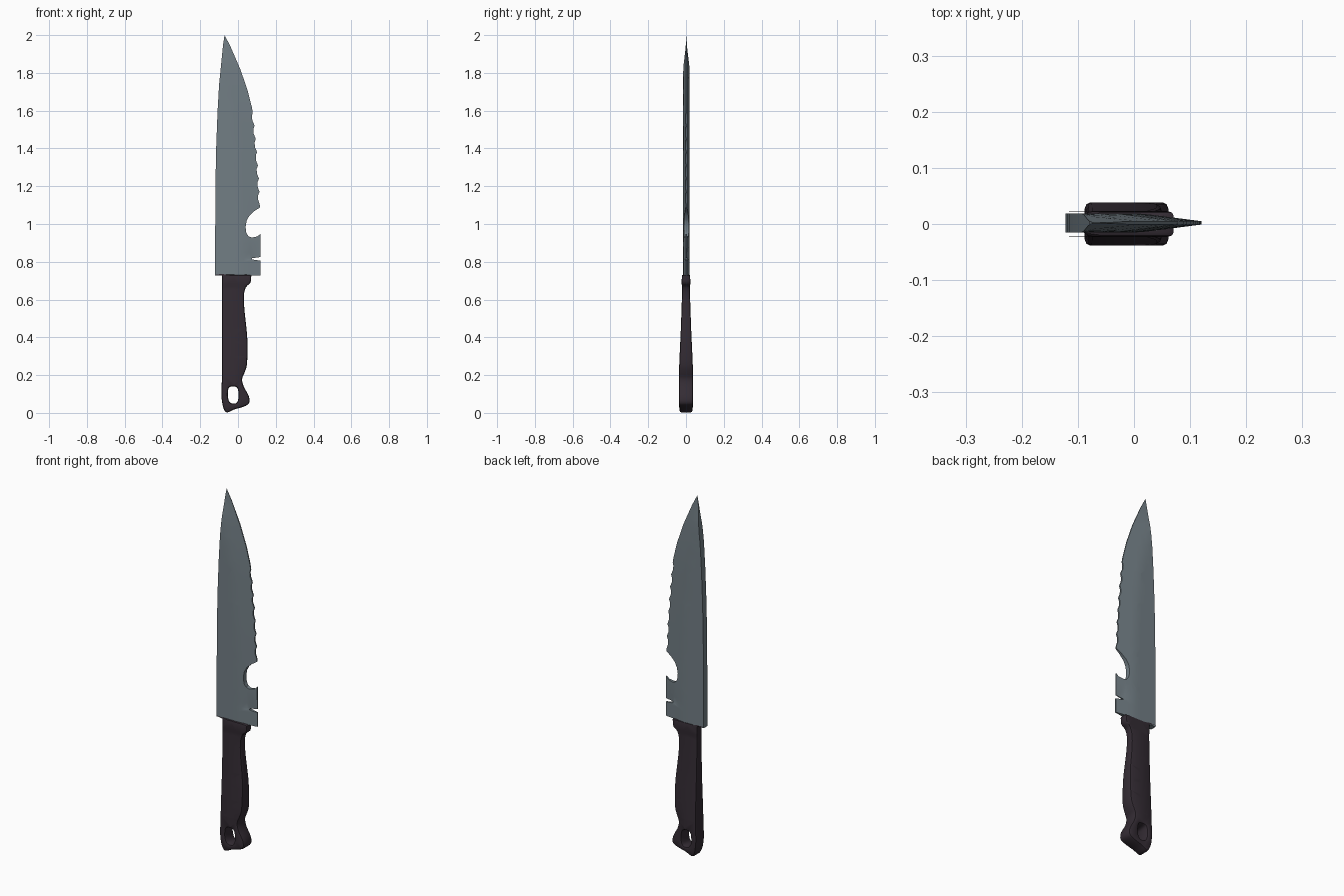
import bpy, bmesh, math
from mathutils import Vector

if "Cube" in bpy.data.objects:
    bpy.data.objects.remove(bpy.data.objects["Cube"])


def material(name, rgb):
    m = bpy.data.materials.new(name)
    m.diffuse_color = (*rgb, 1)
    m.use_nodes = True
    m.node_tree.nodes["Principled BSDF"].inputs["Base Color"].default_value = m.diffuse_color
    return m


def interp(table, z):
    """Linear lookup of value at z in [(z, value), ...] sorted upward."""
    if z <= table[0][0]:
        return table[0][1]
    for (a, va), (b, vb) in zip(table, table[1:]):
        if z <= b:
            return va + (vb - va) * (z - a) / (b - a)
    return table[-1][1]


def smooth_loop(pts, n=3):
    """Closed Catmull-Rom curve through the points."""
    out, k = [], len(pts)
    for i in range(k):
        p0, p1, p2, p3 = (Vector(pts[(i + j) % k]) for j in (-1, 0, 1, 2))
        for s in range(n):
            t = s / n
            q = 0.5 * (2 * p1 + (p2 - p0) * t + (2 * p0 - 5 * p1 + 4 * p2 - p3) * t * t
                       + (3 * p1 - p0 - 3 * p2 + p3) * t ** 3)
            out.append((q.x, q.y))
    return out


def edge_distance(x, z, loops):
    p, best = Vector((x, z)), 9
    for loop in loops:
        for a, b in zip(loop, loop[1:] + loop[:1]):
            a, b = Vector(a), Vector(b)
            d = b - a
            t = max(0, min(1, (p - a).dot(d) / max(d.length_squared, 1e-12)))
            best = min(best, (a + d * t - p).length)
    return best


def slab(name, loops, half_thickness, mat, xcuts, zcuts, insets=(), y0=0):
    """Fill outline loops in the xz plane and give them a varying thickness."""
    bm = bmesh.new()
    for loop in loops:
        vs = [bm.verts.new((x, 0, z)) for x, z in loop]
        for a, b in zip(vs, vs[1:] + vs[:1]):
            bm.edges.new((a, b))
    bmesh.ops.triangle_fill(bm, edges=bm.edges[:], use_beauty=True, normal=(0, -1, 0))
    inner = bm.faces[:]
    for w in insets:
        bmesh.ops.inset_region(bm, faces=inner, thickness=w, use_boundary=True,
                               use_even_offset=True)
    for axis, cuts in (((1, 0, 0), xcuts), ((0, 0, 1), zcuts)):
        for c in cuts:
            bmesh.ops.bisect_plane(bm, geom=bm.verts[:] + bm.edges[:] + bm.faces[:],
                                   plane_co=Vector(axis) * c, plane_no=axis, dist=1e-5)
    front = bm.verts[:]
    ext = bmesh.ops.extrude_face_region(bm, geom=bm.faces[:], use_keep_orig=True)
    back = [g for g in ext["geom"] if isinstance(g, bmesh.types.BMVert)]
    for vs, side in ((front, -1), (back, 1)):
        for v in vs:
            v.co.y = y0 + side * half_thickness(v.co.x, v.co.z)
    bmesh.ops.recalc_face_normals(bm, faces=bm.faces[:])
    me = bpy.data.meshes.new(name)
    bm.to_mesh(me)
    bm.free()
    me.shade_smooth()
    me.set_sharp_from_angle(angle=math.radians(35))
    me.materials.append(mat)
    ob = bpy.data.objects.new(name, me)
    bpy.context.collection.objects.link(ob)
    return ob


steel = material("blade steel", (0.17, 0.21, 0.235))
plastic = material("dark handle", (0.034, 0.025, 0.034))

# Blade: spine, curved cutting edge, serrations, opener notch, small slot
edge = [(0.73, 0.12), (1.09, 0.117), (1.235, 0.111), (1.39, 0.1), (1.55, 0.085),
        (1.62, 0.073), (1.71, 0.05), (1.82, 0.012), (1.94, -0.04), (2.0, -0.071)]
spine = [(-0.122, 0.728), (-0.119, 1.235), (-0.115, 1.42), (-0.108, 1.6),
         (-0.1, 1.74), (-0.087, 1.87), (-0.079, 1.95)]
curve = [(x, z) for z, x in reversed(edge) if z > 1.6]
teeth = []
for i in range(7):
    for f, depth in ((0, 0), (0.25, 0.008), (0.6, 0.009), (0.9, 0.002)):
        z = 1.59 - (i + f) * 0.07
        teeth.append((interp(edge, z) - depth, z))
notch = [(0.117, 1.088), (0.085, 1.067), (0.06, 1.044), (0.046, 1.018), (0.04, 0.985),
         (0.044, 0.953), (0.055, 0.935), (0.072, 0.928), (0.103, 0.934), (0.118, 0.948)]
slot = [(0.119, 0.825), (0.075, 0.819), (0.075, 0.812), (0.119, 0.806), (0.12, 0.728)]


def blade_thickness(x, z):
    t = min(0.017, 0.003 + 0.13 * max(0, interp(edge, z) - x))
    if 0.815 < z < 0.9 and x > 0.04:      # ground hollow above the slot
        t -= min(0.6 * t, (x - 0.04) * 0.12) * (0.9 - z) / 0.085
    return t * interp([(1.85, 1), (2.0, 0.08)], z)


slab("blade", [spine + curve + teeth + notch + slot], blade_thickness, steel,
     [-0.09 + 0.03 * i for i in range(7)],
     [0.8, 0.818, 0.85, 0.9] + [0.96 + 0.06 * i for i in range(17)], y0=0.002)

# Handle: contoured grip with collar and hanging hole
grip = smooth_loop([
    (-0.083, 0.731), (0.0, 0.731), (0.064, 0.73), (0.069, 0.715), (0.065, 0.688),
    (0.042, 0.665), (0.031, 0.617), (0.035, 0.537), (0.048, 0.415), (0.05, 0.33),
    (0.047, 0.255), (0.035, 0.214), (0.022, 0.18), (0.03, 0.14), (0.056, 0.092),
    (0.059, 0.052), (0.03, 0.033), (-0.02, 0.018), (-0.057, 0.002), (-0.074, 0.018),
    (-0.083, 0.05), (-0.088, 0.1), (-0.085, 0.2), (-0.084, 0.4), (-0.084, 0.6),
    (-0.084, 0.72)])
hole = smooth_loop([
    (-0.053, 0.115), (-0.046, 0.136), (-0.022, 0.14), (-0.003, 0.132), (0.003, 0.1),
    (0.0, 0.066), (-0.013, 0.05), (-0.04, 0.053), (-0.053, 0.08)])
depth = [(0, 0.033), (0.05, 0.038), (0.2, 0.038), (0.3, 0.034), (0.45, 0.027),
         (0.6, 0.022), (0.67, 0.02), (0.68, 0.023), (0.74, 0.022)]


def grip_thickness(x, z):
    d = min(1, edge_distance(x, z, [grip, hole]) / 0.009)
    round_off = 0.011 * (1 - math.sqrt(max(0, 1 - (1 - d) ** 2)))
    return interp(depth, z) - round_off * interp([(0.4, 1), (0.7, 0.6)], z)


slab("handle", [grip, hole], grip_thickness, plastic, [-0.02],
     [0.2, 0.3, 0.37, 0.45, 0.52, 0.6, 0.668, 0.682], insets=(0.003, 0.006))
